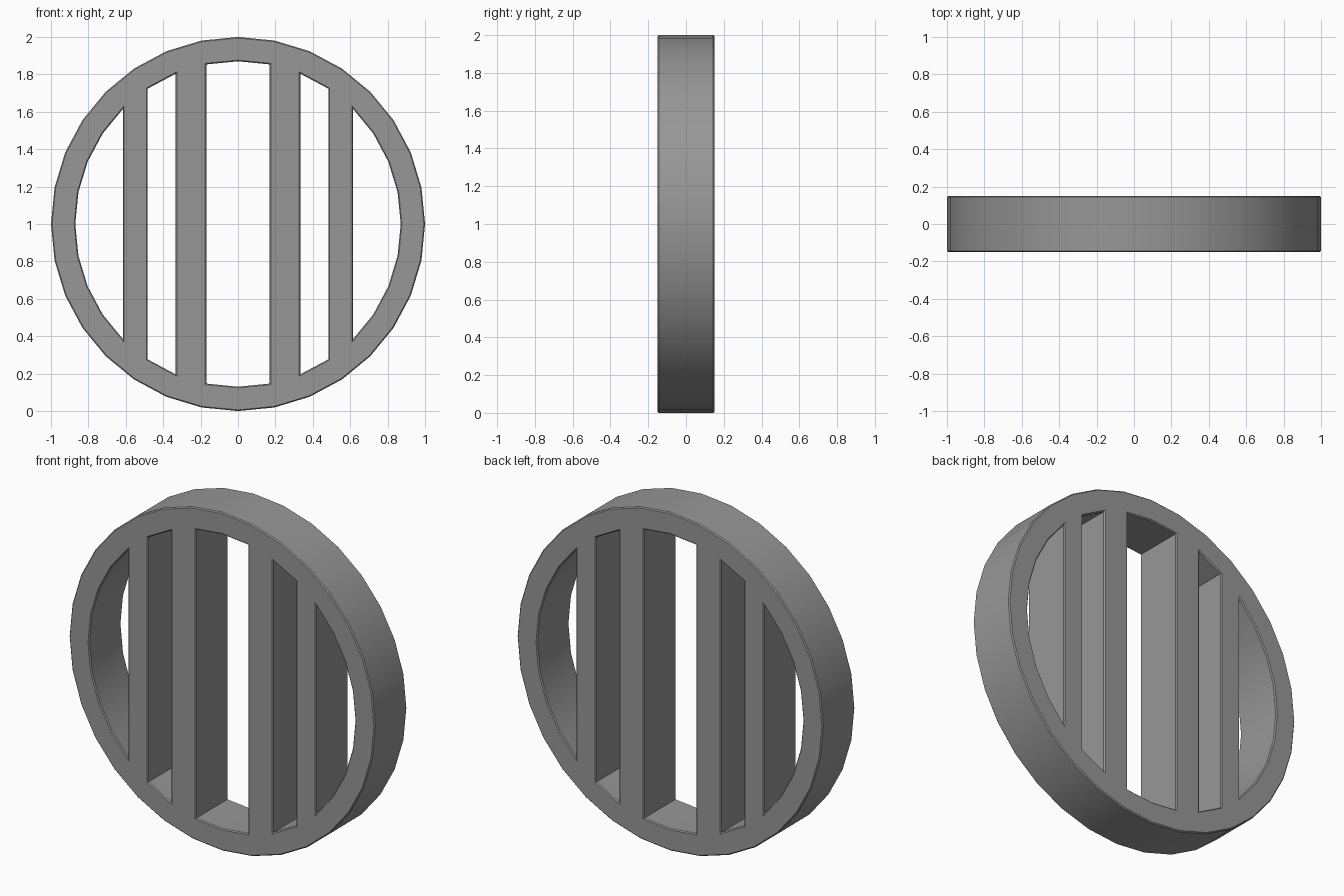
import bpy, bmesh, math

if "Cube" in bpy.data.objects:
    bpy.data.objects.remove(bpy.data.objects["Cube"])

N, R_OUT, R_IN, HALF = 32, 1.0, 0.87, 0.15
bm = bmesh.new()


def circle(r):
    return [bm.verts.new((r * math.sin(2 * math.pi * i / N), -HALF,
                          1 + r * math.cos(2 * math.pi * i / N))) for i in range(N)]


# Flat ring outline
outer, inner = circle(R_OUT), circle(R_IN)
faces = [bm.faces.new((outer[i], outer[(i + 1) % N], inner[(i + 1) % N], inner[i]))
         for i in range(N)]

# Vertical bars spanning the ring, mirrored left and right
for k in (1, 3):
    for a, b in ((k, k + 1), (-k - 1, -k)):
        h = N // 2
        faces.append(bm.faces.new((inner[a % N], inner[b % N],
                                   inner[(h - b) % N], inner[(h - a) % N])))

# Thickness front to back
ext = bmesh.ops.extrude_face_region(bm, geom=faces, use_keep_orig=True)
bmesh.ops.translate(bm, vec=(0, 2 * HALF, 0),
                    verts=[g for g in ext["geom"] if isinstance(g, bmesh.types.BMVert)])
bmesh.ops.recalc_face_normals(bm, faces=bm.faces[:])

# Small bevel along the front and back rims
rims = [e for e in bm.edges if abs(e.verts[0].co.y - e.verts[1].co.y) < 1e-5
        and e.is_manifold and e.calc_face_angle() > 1.0]
bmesh.ops.bevel(bm, geom=rims, offset=0.006, offset_type='OFFSET', segments=1,
                profile=0.5, affect='EDGES', clamp_overlap=True)
bmesh.ops.recalc_face_normals(bm, faces=bm.faces[:])

mesh = bpy.data.meshes.new("barred_ring")
bm.to_mesh(mesh)
bm.free()

# Dark grey metal
mat = bpy.data.materials.new("dark_grey")
mat.diffuse_color = (0.31, 0.31, 0.31, 1)
mat.use_nodes = True
mat.node_tree.nodes["Principled BSDF"].inputs["Base Color"].default_value = mat.diffuse_color
mesh.materials.append(mat)

ob = bpy.data.objects.new("barred_ring", mesh)
bpy.context.collection.objects.link(ob)
bpy.context.view_layer.objects.active = ob
ob.select_set(True)
bpy.ops.object.shade_smooth_by_angle(angle=math.radians(25))
